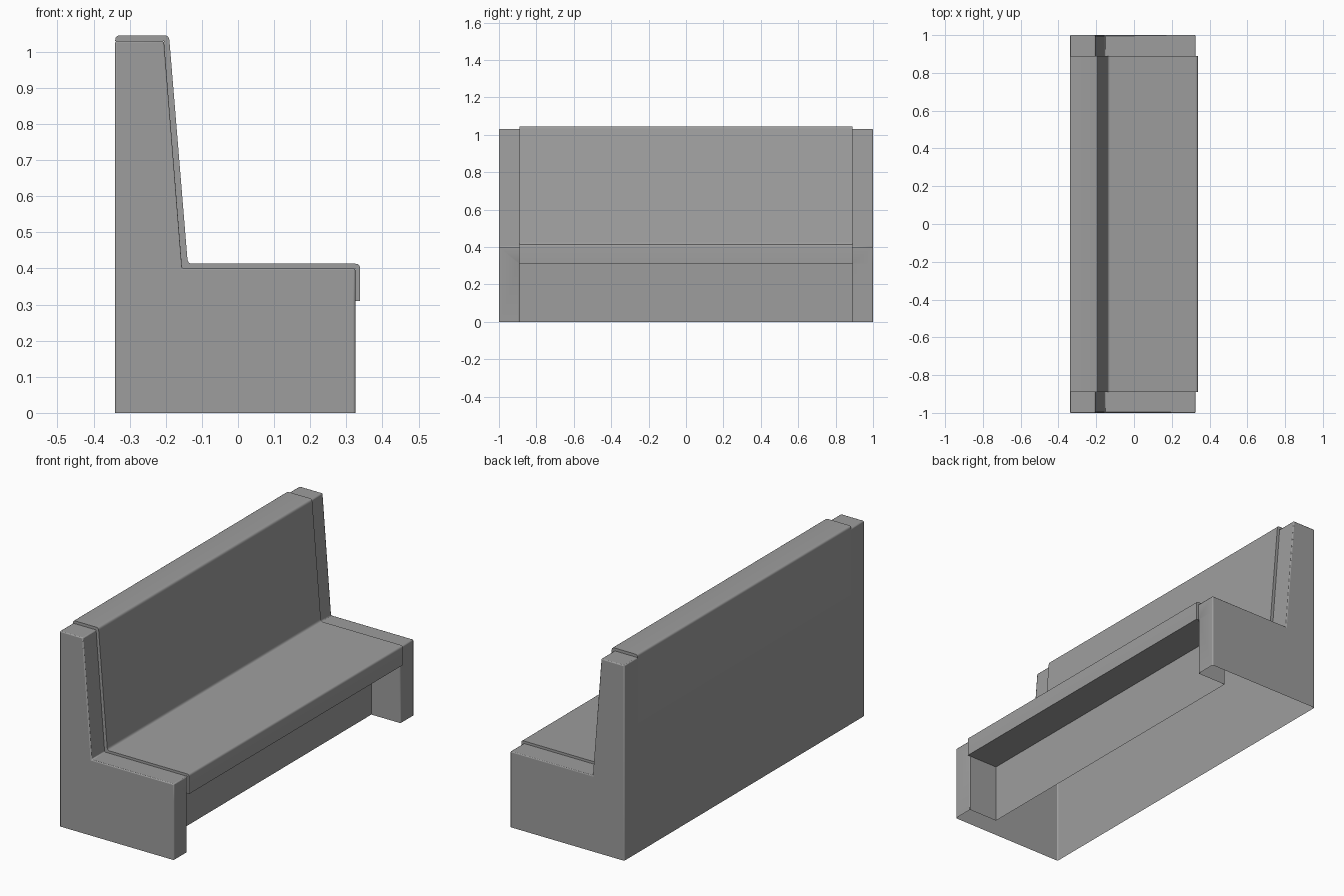
import bpy, bmesh, math
from mathutils import Vector

cube = bpy.data.objects.get("Cube")
if cube:
    bpy.data.objects.remove(cube, do_unlink=True)

grey = bpy.data.materials.new("plain grey")
grey.use_nodes = True
colour = (0.34, 0.34, 0.34, 1)
grey.diffuse_color = colour
grey.node_tree.nodes["Principled BSDF"].inputs["Base Color"].default_value = colour

BACK, END, INNER = -0.34, 1.0, 0.89      # back plane, outer end, cushion end
KICK, LIP = 0.155, 0.31                  # toe-kick plane, lip underside

# Side profiles as (x, z), from back bottom to seat front
panel = [(BACK, 0), (BACK, 1.03), (-0.205, 1.03), (-0.155, 0.40),
         (0.325, 0.40), (0.325, LIP)]
cushion = [(BACK, 0), (BACK, 1.045), (-0.191, 1.045), (-0.139, 0.413),
           (0.338, 0.413), (0.338, LIP)]


def rounded(points, radius, steps=4):
    """Replace the inner corners of an open profile with soft curves."""
    pts = [Vector(p) for p in points]
    out = [pts[0]]
    for a, b, c in zip(pts, pts[1:], pts[2:]):
        p = b + (a - b).normalized() * radius
        q = b + (c - b).normalized() * radius
        for i in range(steps + 1):
            t = i / steps
            out.append(p * (1 - t) ** 2 + b * 2 * t * (1 - t) + q * t * t)
    return out + [pts[-1]]


def loft(bm, rows):
    """Skin between (profile, y) rows that share a point count."""
    loops = [[bm.verts.new((x, y, z)) for x, z in prof] for prof, y in rows]
    for r, s in zip(loops, loops[1:]):
        for i in range(len(r) - 1):
            bm.faces.new((r[i], r[i + 1], s[i + 1], s[i]))


def finish(bm, name, bevel=0):
    bmesh.ops.remove_doubles(bm, verts=bm.verts, dist=0.0001)
    bmesh.ops.recalc_face_normals(bm, faces=bm.faces)
    mesh = bpy.data.meshes.new(name)
    bm.to_mesh(mesh)
    bm.free()
    mesh.materials.append(grey)
    ob = bpy.data.objects.new(name, mesh)
    bpy.context.collection.objects.link(ob)
    if bevel:
        mod = ob.modifiers.new("soft edges", "BEVEL")
        mod.width, mod.segments = bevel, 2
        mod.limit_method = "ANGLE"
    bpy.ops.object.select_all(action="DESELECT")
    ob.select_set(True)
    bpy.context.view_layer.objects.active = ob
    bpy.ops.object.shade_smooth_by_angle(angle=math.radians(35))
    return ob


# Hollow end panels, open underneath, with a cheek beside the toe kick
for side, name in ((1, "back_end_panel"), (-1, "front_end_panel")):
    bm = bmesh.new()
    outline = panel + [(0.325, 0)]
    loft(bm, [(outline, side * INNER), (outline, side * END)])
    bm.faces.new([bm.verts.new((x, side * END, z)) for x, z in outline])
    cheek = [(KICK, 0), (0.325, 0), (0.325, LIP), (KICK, LIP)]
    bm.faces.new([bm.verts.new((x, side * INNER, z)) for x, z in cheek])
    finish(bm, name, 0.005)

# Back and seat upholstery, with narrow rims down to the end panels
bm = bmesh.new()
soft, rim = rounded(cushion, 0.013), rounded(panel, 0.001)
loft(bm, [(rim, -INNER), (soft, -INNER), (soft, INNER), (rim, INNER)])
finish(bm, "seat_and_back")

# Lip underside and recessed base front
bm = bmesh.new()
kick = [(0.338, LIP), (KICK, LIP), (KICK, 0)]
loft(bm, [(kick, -INNER), (kick, INNER)])
base = finish(bm, "recessed_base")

# Make the base face outwards: its upright faces the front of the seat
for face in base.data.polygons:
    if abs(face.normal.x) > 0.9 and face.normal.x < 0:
        base.data.flip_normals()
        break
